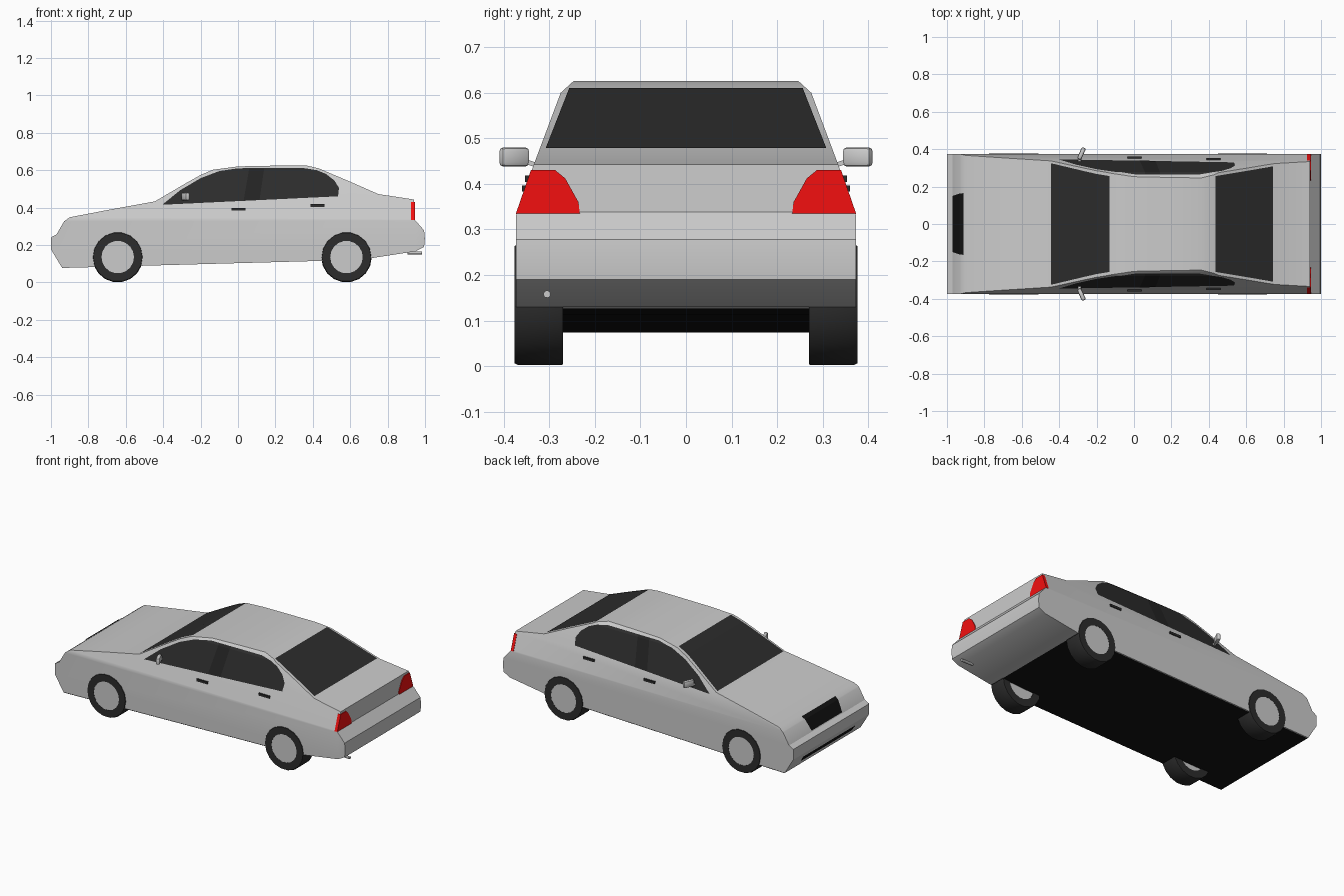
import bpy, bmesh, math
from mathutils import Vector, Matrix

if "Cube" in bpy.data.objects:
    bpy.data.objects.remove(bpy.data.objects["Cube"])


def material(name, rgb):
    m = bpy.data.materials.new(name)
    m.diffuse_color = (*rgb, 1)
    m.use_nodes = True
    m.node_tree.nodes["Principled BSDF"].inputs["Base Color"].default_value = m.diffuse_color
    return m


GLASS = material("dark_glass", (0.025, 0.025, 0.025))
PILLAR = material("pillar_black", (0.017, 0.017, 0.017))
BLACK = material("underside_black", (0.006, 0.006, 0.006))
RUBBER = material("rubber", (0.025, 0.025, 0.025))
RED = material("lamp_red", (0.9, 0.005, 0.005))

# Half width of the car as a function of height
WIDTH = [(0.0, 0.373), (0.33, 0.373), (0.44, 0.335), (0.60, 0.275), (0.63, 0.242)]
# Upper side outline, nose to tail
TOP = [(-1, .24), (-.97, .257), (-.93, .326), (-.9, .348), (-.67, .392), (-.444, .433),
       (-.27, .535), (-.2, .574), (-.134, .602), (0, .62), (.2, .624), (.36, .626),
       (.43, .61), (.6, .538), (.75, .472), (.94, .443)]
# Tail and lower outline, tail to nose
LOW = [(.942, .338), (.995, .278), (.999, .235), (.995, .19), (.95, .166), (.717, .13),
       (.45, .115), (-.94, .077), (-1, .176)]


def interp(table, t):
    for (a, fa), (b, fb) in zip(table, table[1:]):
        if t <= b:
            return fa + (fb - fa) * (t - a) / (b - a)
    return table[-1][1]


def finish(name, bm, mat=None, angle=None):
    bmesh.ops.recalc_face_normals(bm, faces=bm.faces)
    me = bpy.data.meshes.new(name)
    bm.to_mesh(me)
    bm.free()
    ob = bpy.data.objects.new(name, me)
    bpy.context.collection.objects.link(ob)
    if mat:
        me.materials.append(mat)
    if angle:
        bpy.ops.object.select_all(action='DESELECT')
        ob.select_set(True)
        bpy.context.view_layer.objects.active = ob
        bpy.ops.object.shade_smooth_by_angle(angle=math.radians(angle))
    return ob


def cut_levels(bm):
    for z, _ in WIDTH[1:-1]:
        bmesh.ops.bisect_plane(bm, geom=bm.verts[:] + bm.edges[:] + bm.faces[:],
                               dist=1e-5, plane_co=(0, 0, z), plane_no=(0, 0, 1))


def extrude_outline(bm, pts, vec):
    face = bm.faces.new([bm.verts.new(p) for p in pts])
    out = bmesh.ops.extrude_face_region(bm, geom=[face], use_keep_orig=True)
    bmesh.ops.translate(bm, vec=vec, verts=[g for g in out["geom"] if isinstance(g, bmesh.types.BMVert)])


def strip(name, rows, mat):
    """Panel across the car from rows of (x, z, half width)."""
    bm = bmesh.new()
    prev = None
    for x, z, w in rows:
        cur = [bm.verts.new((x, -w, z)), bm.verts.new((x, w, z))]
        if prev:
            bm.faces.new([prev[0], prev[1], cur[1], cur[0]])
        prev = cur
    return finish(name, bm, mat)


def side_panel(name, outline, mat, offset):
    """Panel of (x, z) points wrapped on both flanks."""
    for s, tag in ((-1, "right"), (1, "left")):
        bm = bmesh.new()
        bm.faces.new([bm.verts.new((x, 0, z)) for x, z in outline])
        cut_levels(bm)
        for v in bm.verts:
            v.co.y = s * (interp(WIDTH, v.co.z) + offset)
        finish(f"{name}_{tag}", bm, mat)


def box(name, loc, size, mat=None, rot=(0, 0, 0), bevel=0.0):
    bm = bmesh.new()
    bmesh.ops.create_cube(bm, size=1)
    bmesh.ops.scale(bm, vec=size, verts=bm.verts)
    if bevel:
        bmesh.ops.bevel(bm, geom=bm.edges[:], offset=bevel, segments=2, profile=0.5, affect='EDGES')
    ob = finish(name, bm, mat, 40 if bevel else None)
    ob.location, ob.rotation_euler = loc, rot
    return ob


def lathe(name, profile, loc, sides, mat=None):
    """Closed (radius, y) profile turned about the y axis."""
    bm = bmesh.new()
    vs = [bm.verts.new((r, y, 0)) for r, y in profile]
    es = [bm.edges.new((vs[i], vs[(i + 1) % len(vs)])) for i in range(len(vs))]
    bmesh.ops.spin(bm, geom=vs + es, cent=(0, 0, 0), axis=(0, 1, 0),
                   angle=2 * math.pi, steps=sides, use_merge=True)
    bmesh.ops.remove_doubles(bm, verts=bm.verts, dist=1e-5)
    ob = finish(name, bm, mat, 30)
    ob.location = loc
    return ob


# Body shell: side outline extruded, then tapered by height
bm = bmesh.new()
extrude_outline(bm, [(x, -1, z) for x, z in TOP + LOW], (0, 2, 0))
cut_levels(bm)
for v in bm.verts:
    v.co.y = math.copysign(interp(WIDTH, v.co.z), v.co.y)
finish("body", bm, None, 30)

# Black floor
strip("underbody", [(-.935, .074, .37), (.45, .112, .37), (.715, .127, .37)], BLACK)

# Windscreen and rear window
for name, xs, w0, w1 in (("windscreen", (-.444, -.27, -.2, -.13), .325, .256),
                         ("rear_window", (.435, .6, .742), .256, .308)):
    rows = []
    for x in xs:
        t = (interp(TOP, x) - interp(TOP, xs[0])) / (interp(TOP, xs[-1]) - interp(TOP, xs[0]))
        rows.append((x, interp(TOP, x) + .003, w0 + (w1 - w0) * t))
    strip(name, rows, GLASS)

# Grille and lower intake
strip("grille", [(-.97, .264, .15), (-.933, .329, .163), (-.912, .343, .165)], BLACK)
strip("lower_intake", [(-.987, .147, .26), (-.965, .112, .25)], BLACK)

# Side windows and door pillars
side_panel("side_window", [(-.405, .415), (.535, .46), (.54, .505), (.515, .545), (.47, .58),
                           (.42, .6), (.35, .611), (0, .61), (-.1, .595), (-.2, .557),
                           (-.31, .492)], GLASS, .002)
side_panel("door_pillar", [(.03, .437), (.115, .441), (.14, .609), (.06, .609)], PILLAR, .003)

# Tail lamps
for s, tag in ((-1, "right"), (1, "left")):
    outline = [(.233, .334), (.236, .36), (.265, .412), (.287, .43)]
    outline += [(interp(WIDTH, z) + .002, z) for z in (.43, .38, .334)]
    bm = bmesh.new()
    extrude_outline(bm, [(.926, s * y, z) for y, z in outline], (.019, 0, 0))
    finish(f"tail_lamp_{tag}", bm, RED)

    # Door handles
    for part, x, z in (("front", .003, .39), ("rear", .425, .411)):
        box(f"{part}_door_handle_{tag}", (x, s * (interp(WIDTH, z) + .002), z),
            (.076, .012, .014), RUBBER)

    # Door mirror and its stalk
    box(f"mirror_{tag}", (-.281, s * .377, .459), (.024, .068, .042), None,
        (0, 0, -s * math.radians(24)), .009)
    box(f"mirror_stalk_{tag}", (-.292, s * .34, .445), (.016, .05, .01), None,
        (s * math.radians(18), 0, 0))

    # Wheels
    for part, x in (("front", -.643), ("rear", .58)):
        lathe(f"{part}_tyre_{tag}", [(.087, s * .27), (.133, s * .27), (.135, s * .275),
                                     (.135, s * .368), (.131, s * .376), (.087, s * .376)],
              (x, 0, .135), 18, RUBBER)
        lathe(f"{part}_rim_{tag}", [(0, s * .275), (.088, s * .275), (.088, s * .375), (0, s * .375)],
              (x, 0, .135), 18)

# Exhaust pipe
bm = bmesh.new()
bmesh.ops.create_cone(bm, cap_ends=True, segments=12, radius1=.008, radius2=.008, depth=.08,
                      matrix=Matrix.Translation((.945, -.305, .158)) @ Matrix.Rotation(math.pi / 2, 4, 'Y'))
finish("exhaust_pipe", bm, None, 30)
